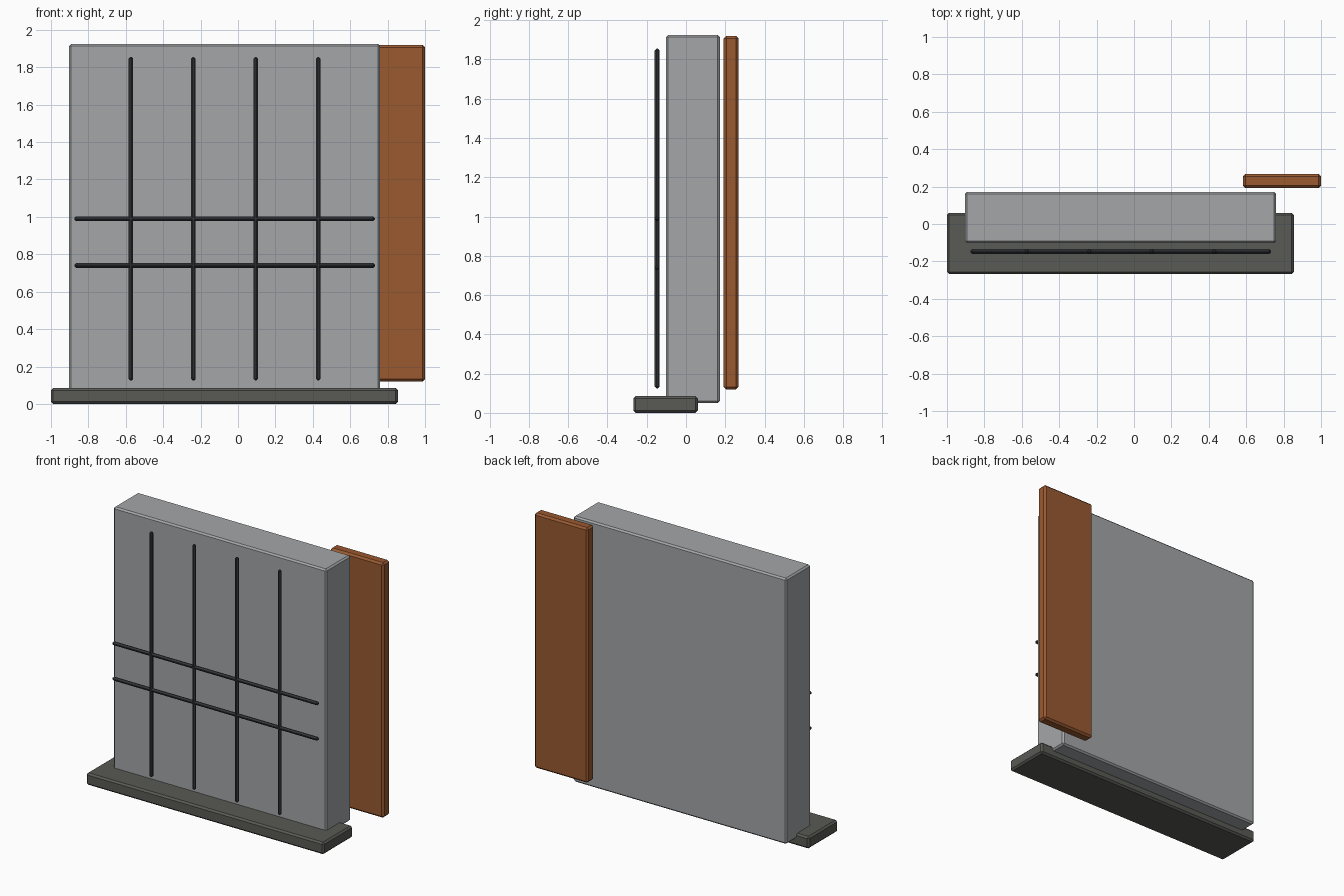
import bpy
import bmesh

if "Cube" in bpy.data.objects:
    bpy.data.objects.remove(bpy.data.objects["Cube"])


def material(name, color):
    m = bpy.data.materials.new(name)
    m.diffuse_color = color
    m.use_nodes = True
    m.node_tree.nodes["Principled BSDF"].inputs["Base Color"].default_value = m.diffuse_color
    return m


def box(name, lo, hi, chamfer, mat=None):
    """Chamfered box spanning two corner points."""
    mesh = bpy.data.meshes.new(name)
    bm = bmesh.new()
    bmesh.ops.create_cube(bm, size=1)
    for v in bm.verts:
        v.co = [(a + b) / 2 + c * (b - a) for a, b, c in zip(lo, hi, v.co)]
    bmesh.ops.bevel(bm, geom=bm.edges[:], offset=chamfer, segments=1,
                    affect='EDGES')
    bm.to_mesh(mesh)
    bm.free()
    obj = bpy.data.objects.new(name, mesh)
    bpy.context.collection.objects.link(obj)
    if mat:
        mesh.materials.append(mat)
    return obj


stone = material("dark_stone", (0.10, 0.10, 0.09, 1))
iron = material("iron", (0.04, 0.042, 0.048, 1))
wood = material("wood", (0.32, 0.10, 0.03, 1))
plaster = material("grey_panel", (0.37, 0.38, 0.39, 1))

# Main slab, sill and shutter behind it
box("wall_panel", (-0.903, -0.102, 0.05), (0.76, 0.172, 1.925), 0.011, plaster)
box("sill", (-1.0, -0.268, 0.0), (0.855, 0.06, 0.085), 0.012, stone)
box("shutter", (0.582, 0.192, 0.12), (1.0, 0.268, 1.92), 0.013, wood)

# Grille in front of the panel
r, y = 0.0125, -0.147
for i in range(4):
    x = -0.573 + i * 0.334
    box(f"vertical_bar_{i + 1}", (x - r, y - r, 0.125), (x + r, y + r, 1.855),
        0.009, iron)
for i, z in enumerate((0.74, 0.99)):
    box(f"cross_bar_{i + 1}", (-0.875, y - r, z - r), (0.732, y + r, z + r),
        0.009, iron)
